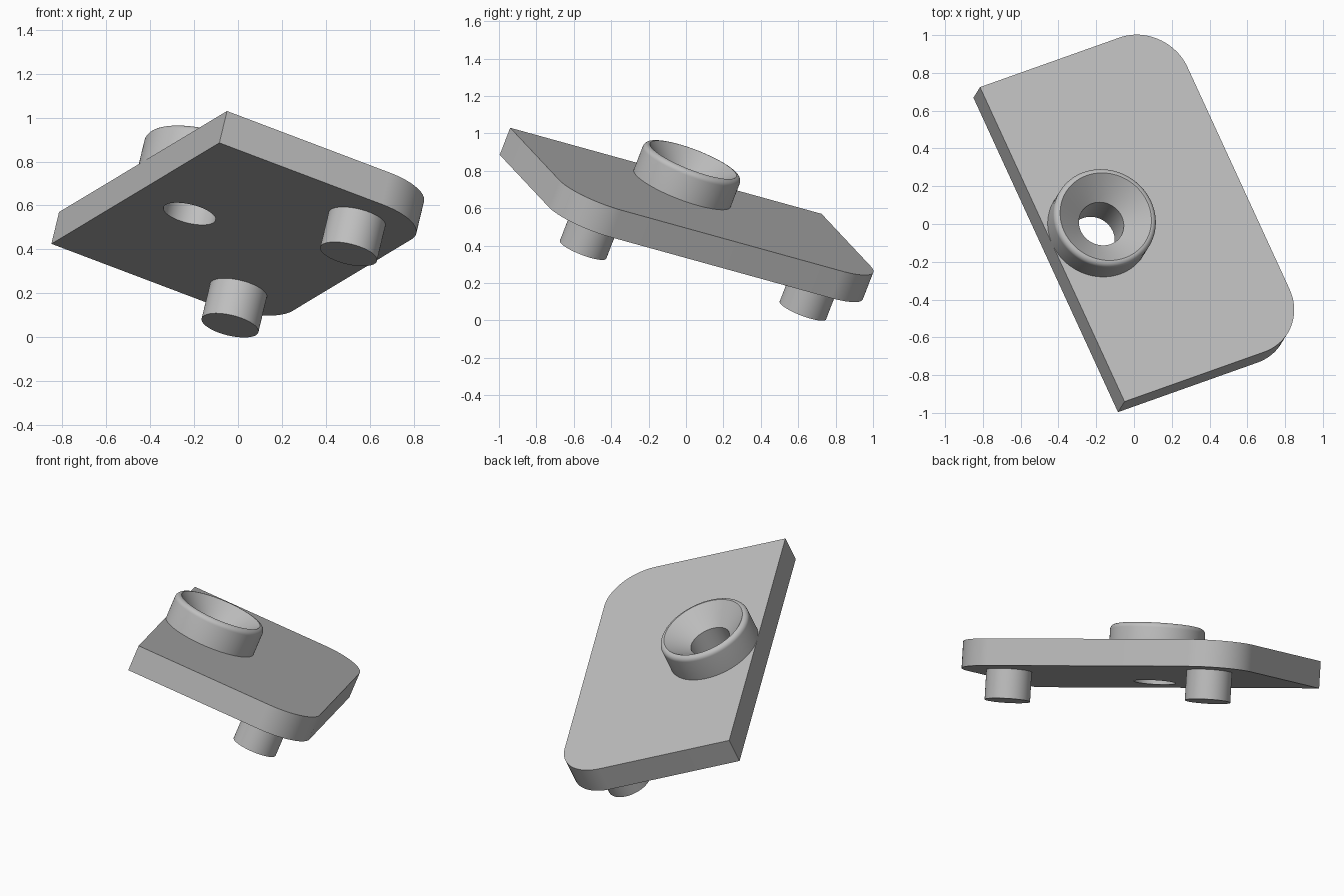
import bpy, bmesh, math
from mathutils import Matrix, Vector

cube = bpy.data.objects.get("Cube")
if cube:
    bpy.data.objects.remove(cube, do_unlink=True)

grey = bpy.data.materials.new("plain grey")
grey.use_nodes = True
colour = (0.52, 0.52, 0.52, 1)
grey.diffuse_color = colour
grey.node_tree.nodes["Principled BSDF"].inputs["Base Color"].default_value = colour

# Main dimensions, in the plate's own tilted frame
WIDTH, LENGTH, THICK = 1.111, 1.889, 0.159
ROUND = WIDTH / 4          # corner radius, also the boss radius
HOLE = 0.122
SEGMENTS = 96

# Tilted frame: x across, y along, z out of the top face
along = Vector((-0.405, 0.881, -0.2435)).normalized()
across = along.cross(Vector((0.22, 0.35, 0.91))).normalized()
normal = across.cross(along)
frame = Matrix((across, along, normal)).transposed().to_4x4()
frame.translation = (-0.05, -0.94, 1.03)


def finish(name, bm, offset=(0, 0, 0)):
    bmesh.ops.recalc_face_normals(bm, faces=bm.faces)
    mesh = bpy.data.meshes.new(name)
    bm.to_mesh(mesh)
    bm.free()
    mesh.materials.append(grey)
    obj = bpy.data.objects.new(name, mesh)
    bpy.context.collection.objects.link(obj)
    obj.matrix_world = frame @ Matrix.Translation(offset)
    return obj


def smooth(obj):
    bpy.ops.object.select_all(action="DESELECT")
    obj.select_set(True)
    bpy.context.view_layer.objects.active = obj
    bpy.ops.object.shade_smooth_by_angle(angle=math.radians(30))


def arc(cx, cy, radius, start, end, steps):
    angles = [math.radians(start + (end - start) * i / steps) for i in range(steps + 1)]
    return [(cx + radius * math.cos(a), cy + radius * math.sin(a)) for a in angles]


def cylinder(name, radius, bottom, top, x, y):
    bm = bmesh.new()
    bmesh.ops.create_cone(bm, cap_ends=True, segments=SEGMENTS, radius1=radius,
                          radius2=radius, depth=top - bottom)
    return finish(name, bm, (x, y, (top + bottom) / 2))


# Plate: two square corners and two rounded ones
outline = [(0, LENGTH), (0, 0)]
outline += arc(WIDTH - ROUND, ROUND, ROUND, -90, 0, 24)
outline += arc(WIDTH - ROUND, LENGTH - ROUND, ROUND, 0, 90, 24)
bm = bmesh.new()
face = bm.faces.new([bm.verts.new((x, y, -THICK)) for x, y in outline])
extruded = bmesh.ops.extrude_face_region(bm, geom=[face])["geom"]
bmesh.ops.translate(bm, vec=(0, 0, THICK),
                    verts=[v for v in extruded if isinstance(v, bmesh.types.BMVert)])
plate = finish("plate", bm)

# Through hole
cutter = cylinder("hole_cutter", HOLE, -2 * THICK, THICK, ROUND, LENGTH / 2)
cutter.hide_render = True
cut = plate.modifiers.new("hole", "BOOLEAN")
cut.operation = "DIFFERENCE"
cut.solver = "EXACT"
cut.object = cutter
bpy.context.view_layer.update()
bpy.context.view_layer.objects.active = plate
bpy.ops.object.modifier_apply(modifier=cut.name)
bpy.data.objects.remove(cutter, do_unlink=True)
smooth(plate)

# Countersunk boss: turned profile with a rounded outer rim
HEIGHT, FILLET = 0.167, 0.03
profile = [(HOLE, 0), (HOLE, 0.06)]
profile += arc(ROUND - FILLET, HEIGHT - FILLET, FILLET, 90, 0, 8)
profile += [(ROUND, 0)]
bm = bmesh.new()
verts = [bm.verts.new((r, 0, z)) for r, z in profile]
edges = [bm.edges.new(pair) for pair in zip(verts, verts[1:])]
bmesh.ops.spin(bm, geom=verts + edges, cent=(0, 0, 0), axis=(0, 0, 1),
               angle=math.tau, steps=SEGMENTS, use_merge=True)
bmesh.ops.remove_doubles(bm, verts=bm.verts, dist=0.0001)
smooth(finish("countersunk_boss", bm, (ROUND, LENGTH / 2, 0)))

# Locating pegs beneath the rounded corners
for name, y in (("front_peg", ROUND), ("back_peg", LENGTH - ROUND)):
    smooth(cylinder(name, 0.133, -0.334, -THICK, WIDTH - ROUND, y))
